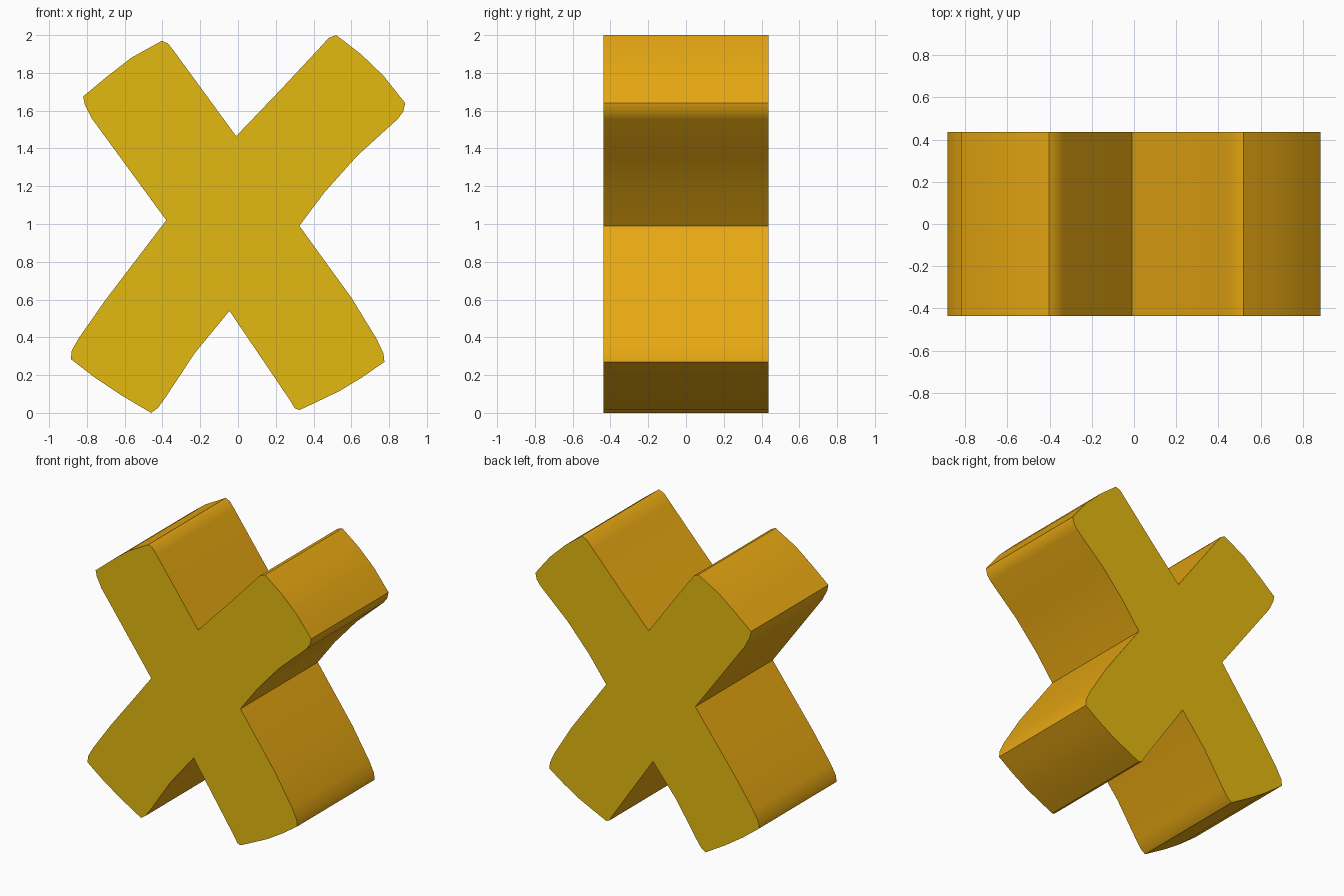
import bpy, bmesh, math

if "Cube" in bpy.data.objects:
    bpy.data.objects.remove(bpy.data.objects["Cube"])

HALF_DEPTH = 0.437

# Outline of the cross in the xz plane, counter-clockwise from the top notch
outline = [
    (-0.01, 1.465), (-0.335, 1.91), (-0.37, 1.955), (-0.403, 1.97),    # upper left arm
    (-0.565, 1.88), (-0.70, 1.775), (-0.82, 1.675), (-0.812, 1.635), (-0.775, 1.56),
    (-0.38, 1.02), (-0.555, 0.79), (-0.70, 0.60), (-0.84, 0.40),       # lower left arm
    (-0.88, 0.33), (-0.885, 0.285), (-0.755, 0.185), (-0.62, 0.095),
    (-0.46, 0.0), (-0.425, 0.025), (-0.385, 0.08), (-0.23, 0.315),
    (-0.045, 0.54), (0.28, 0.06), (0.30, 0.025), (0.325, 0.015),       # lower right arm
    (0.40, 0.05), (0.54, 0.117), (0.66, 0.19), (0.775, 0.27), (0.77, 0.315),
    (0.735, 0.39), (0.60, 0.61), (0.325, 0.99), (0.46, 1.17),          # upper right arm
    (0.63, 1.36), (0.845, 1.555), (0.875, 1.595), (0.885, 1.64),
    (0.77, 1.785), (0.65, 1.90), (0.52, 2.0), (0.48, 1.985), (0.43, 1.93), (0.22, 1.705),
]


def material(name, colour):
    m = bpy.data.materials.new(name)
    m.diffuse_color = (*colour, 1)
    m.use_nodes = True
    m.node_tree.nodes["Principled BSDF"].inputs["Base Color"].default_value = m.diffuse_color
    return m


# Extruded cross: front face pushed back to make the sides and rear
bm = bmesh.new()
front = bm.faces.new([bm.verts.new((x, -HALF_DEPTH, z)) for x, z in outline])
ext = bmesh.ops.extrude_face_region(bm, geom=[front], use_keep_orig=True)
back_verts = [g for g in ext["geom"] if isinstance(g, bmesh.types.BMVert)]
bmesh.ops.translate(bm, verts=back_verts, vec=(0, 2 * HALF_DEPTH, 0))
bmesh.ops.recalc_face_normals(bm, faces=bm.faces)

# Front and back are yellow, the rim is orange
bm.normal_update()
for f in bm.faces:
    f.material_index = 0 if abs(f.normal.y) > 0.5 else 1

mesh = bpy.data.meshes.new("cross")
bm.to_mesh(mesh)
bm.free()
cross = bpy.data.objects.new("cross", mesh)
bpy.context.collection.objects.link(cross)
mesh.materials.append(material("yellow face", (0.76, 0.48, 0.005)))
mesh.materials.append(material("orange rim", (0.80, 0.39, 0.006)))

# Smooth rim with sharp corners
bpy.context.view_layer.objects.active = cross
cross.select_set(True)
bpy.ops.object.shade_smooth_by_angle(angle=math.radians(40))
